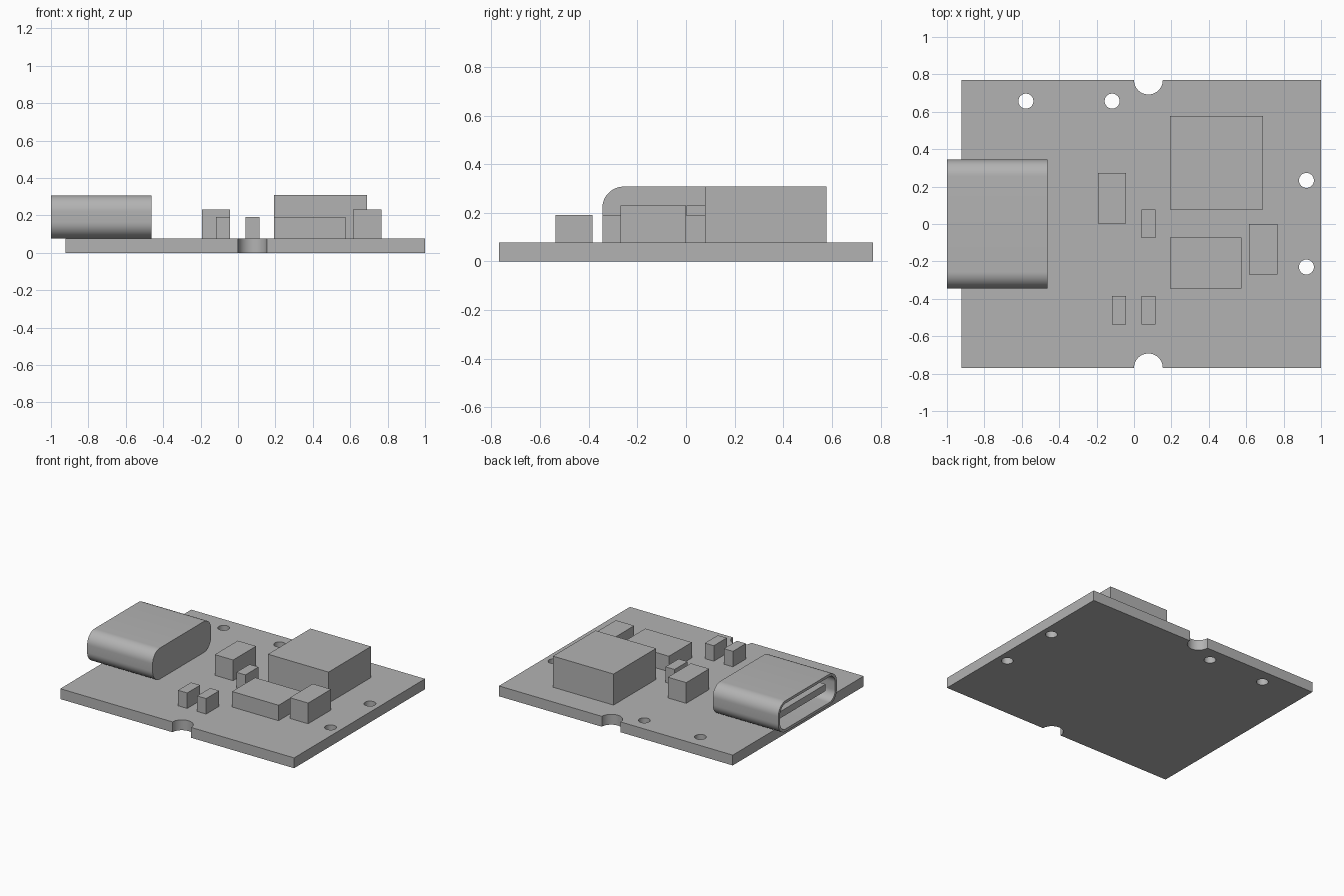
import bpy, bmesh, math
from mathutils import Matrix, Vector

if "Cube" in bpy.data.objects:
    bpy.data.objects.remove(bpy.data.objects["Cube"], do_unlink=True)

grey = bpy.data.materials.new("plain_grey")
grey.use_nodes = True
grey.diffuse_color = (0.45, 0.45, 0.45, 1)
grey.node_tree.nodes["Principled BSDF"].inputs["Base Color"].default_value = grey.diffuse_color

MM = 2 / 26          # one millimetre in model units
BOARD_TOP = MM


def add_object(name, bm):
    bmesh.ops.recalc_face_normals(bm, faces=bm.faces)
    mesh = bpy.data.meshes.new(name)
    bm.to_mesh(mesh)
    bm.free()
    mesh.materials.append(grey)
    obj = bpy.data.objects.new(name, mesh)
    bpy.context.collection.objects.link(obj)
    return obj


def box(name, x0, x1, y0, y1, z0, z1):
    bm = bmesh.new()
    size = Vector((x1 - x0, y1 - y0, z1 - z0))
    centre = Vector((x0 + x1, y0 + y1, z0 + z1)) / 2
    bmesh.ops.create_cube(bm, size=1, matrix=Matrix.LocRotScale(centre, None, size))
    return add_object(name, bm)


def smooth(obj):
    bpy.ops.object.select_all(action="DESELECT")
    obj.select_set(True)
    bpy.context.view_layer.objects.active = obj
    bpy.ops.object.shade_smooth_by_angle(angle=math.radians(30))


def drill(obj, x, y, radius):
    bm = bmesh.new()
    bmesh.ops.create_cone(bm, cap_ends=True, segments=48, radius1=radius, radius2=radius,
                          depth=1, matrix=Matrix.Translation((x, y, 0)))
    cutter = add_object("hole_cutter", bm)
    cutter.hide_render = True
    mod = obj.modifiers.new("hole", "BOOLEAN")
    mod.operation = "DIFFERENCE"
    mod.solver = "EXACT"
    mod.object = cutter
    bpy.context.view_layer.objects.active = obj
    bpy.ops.object.modifier_apply(modifier=mod.name)
    bpy.data.objects.remove(cutter, do_unlink=True)


# Board with mounting holes and two edge notches
board = box("circuit_board", -12 * MM, 1, -10 * MM, 10 * MM, 0, BOARD_TOP)
for x, y in [(-0.578, 0.657), (-0.117, 0.657), (0.922, 0.233), (0.922, -0.23)]:
    drill(board, x, y, 0.04)
for side in (-1, 1):
    drill(board, MM, side * 10 * MM, MM)
smooth(board)

# Connector shell: rounded rings lofted round the outside and into the socket
HALF_WIDTH, HALF_HEIGHT, CORNER, WALL = 0.344, 1.5 * MM, 0.088, 0.02
MID_Z = BOARD_TOP + HALF_HEIGHT


def rounded_ring(bm, x, inset):
    radius = CORNER - inset
    verts = []
    for quarter, (sy, sz) in enumerate([(1, 1), (-1, 1), (-1, -1), (1, -1)]):
        for step in range(13):
            a = math.pi / 2 * (quarter + step / 12)
            verts.append(bm.verts.new((x, sy * (HALF_WIDTH - CORNER) + radius * math.cos(a),
                                       MID_Z + sz * (HALF_HEIGHT - CORNER) + radius * math.sin(a))))
    return verts


bm = bmesh.new()
rings = [rounded_ring(bm, x, inset)
         for x, inset in [(-6 * MM, 0), (-1, 0), (-1, WALL), (-7 * MM, WALL)]]
for a, b in zip(rings, rings[1:]):
    for i in range(len(a)):
        j = (i + 1) % len(a)
        bm.faces.new((a[i], a[j], b[j], b[i]))
bm.faces.new(rings[0])
bm.faces.new(rings[-1])
smooth(add_object("connector_shell", bm))
box("connector_tongue", -0.96, -7 * MM, -0.27, 0.27, MID_Z - 0.025, MID_Z + 0.025)

# Components: name, x range, y range, top height
for name, x0, x1, y0, y1, top in [
    ("large_module", 0.192, 0.69, 0.078, 0.577, 0.308),
    ("flat_chip", 0.192, 0.575, -0.344, -0.073, 0.192),
    ("right_block", 0.615, 0.766, -0.27, 0, 0.231),
    ("middle_block", -0.193, -0.042, 0.003, 0.273, 0.231),
    ("small_part_centre", 0.04, 0.114, -0.076, 0.078, 0.192),
    ("small_part_front_a", -0.117, -0.042, -0.537, -0.384, 0.192),
    ("small_part_front_b", 0.04, 0.114, -0.537, -0.384, 0.192),
]:
    box(name, x0, x1, y0, y1, BOARD_TOP, top)
